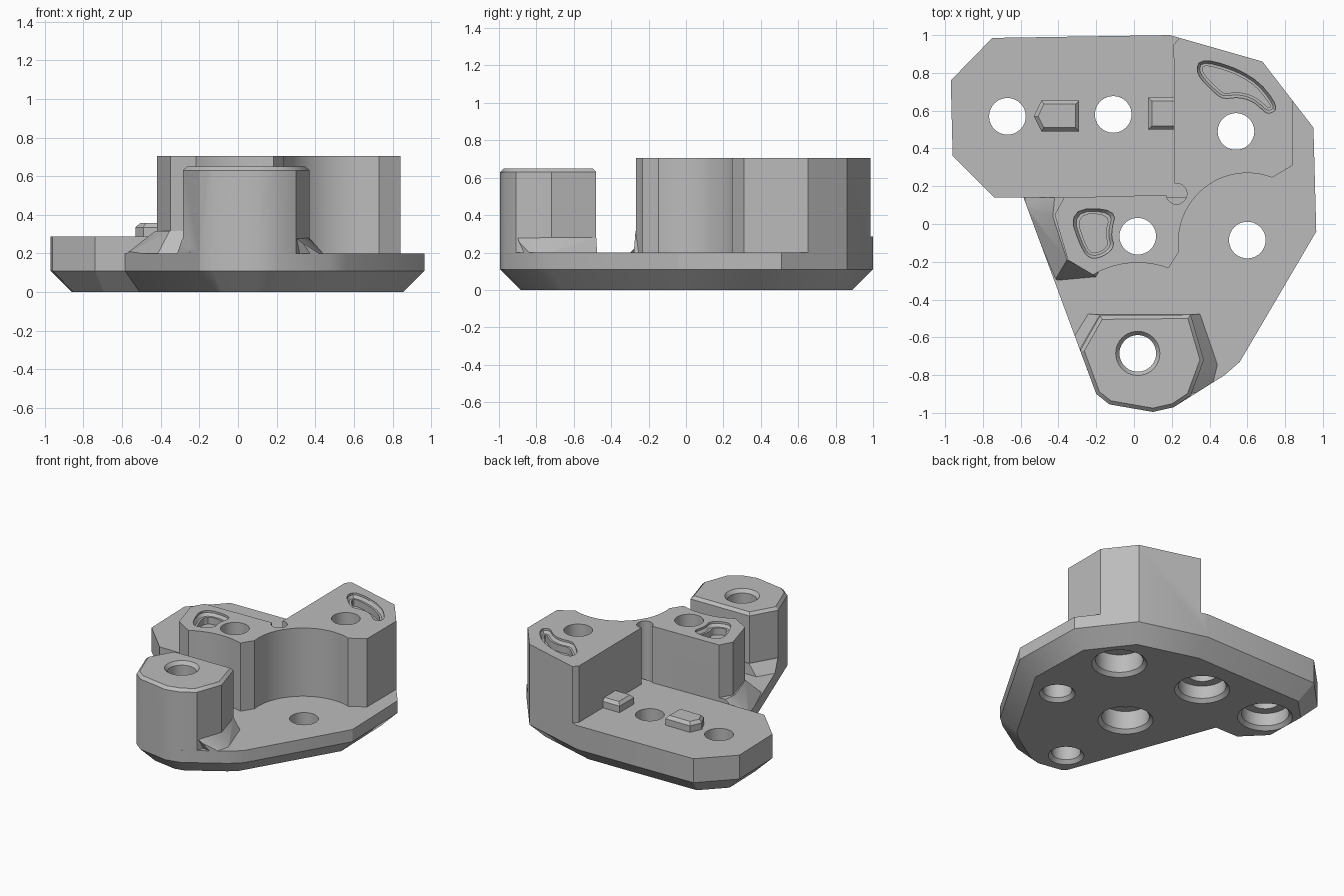
import bpy, bmesh
from math import sin, cos, radians
from mathutils import Vector

if "Cube" in bpy.data.objects:
    bpy.data.objects.remove(bpy.data.objects["Cube"], do_unlink=True)

grey = bpy.data.materials.new("plain_grey")
grey.use_nodes = True
grey.diffuse_color = (0.5, 0.5, 0.5, 1)
grey.node_tree.nodes["Principled BSDF"].inputs["Base Color"].default_value = (0.5, 0.5, 0.5, 1)


def inset(poly, d):
    """Move every edge of a counter-clockwise outline inwards by d."""
    pts = [Vector(p) for p in poly]
    out = []
    for i, p in enumerate(pts):
        a = (p - pts[i - 1]).normalized()
        b = (pts[(i + 1) % len(pts)] - p).normalized()
        na, nb = Vector((-a.y, a.x)), Vector((-b.y, b.x))
        out.append(p + (na + nb) * d / (1 + na.dot(nb)))
    return out


def rounded(poly, passes=2):
    """Cut the corners of an outline to round it."""
    pts = [Vector(p) for p in poly]
    for _ in range(passes):
        pairs = zip(pts, pts[1:] + pts[:1])
        pts = [q for a, b in pairs for q in (a.lerp(b, 0.25), a.lerp(b, 0.75))]
    return pts


def arc(cx, cy, r, a0, a1, n):
    angles = [radians(a0 + (a1 - a0) * i / n) for i in range(n + 1)]
    return [(cx + r * cos(a), cy + r * sin(a)) for a in angles]


def circle(cx, cy, r, n=40):
    return arc(cx, cy, r, 0, 360, n)[:-1]


def loft(name, *levels):
    """Closed solid through matching outlines, given as (outline, height)."""
    bm = bmesh.new()
    rings = [[bm.verts.new((x, y, z)) for x, y in poly] for poly, z in levels]
    bm.faces.new(rings[0])
    bm.faces.new(rings[-1])
    for low, high in zip(rings, rings[1:]):
        for i in range(len(low)):
            bm.faces.new((low[i - 1], low[i], high[i], high[i - 1]))
    bmesh.ops.recalc_face_normals(bm, faces=bm.faces)
    mesh = bpy.data.meshes.new(name)
    bm.to_mesh(mesh)
    bm.free()
    mesh.materials.append(grey)
    obj = bpy.data.objects.new(name, mesh)
    bpy.context.collection.objects.link(obj)
    return obj


def combine(obj, operation, *others):
    """Apply a boolean with each other solid, then discard it."""
    for other in others:
        mod = obj.modifiers.new("cut", "BOOLEAN")
        mod.operation, mod.object, mod.solver = operation, other, "EXACT"
        deps = bpy.context.evaluated_depsgraph_get()
        mesh = bpy.data.meshes.new_from_object(obj.evaluated_get(deps))
        obj.modifiers.clear()
        obj.data = mesh
        bpy.data.objects.remove(other, do_unlink=True)


def box(x0, x1, y0, y1):
    return [(x0, y0), (x1, y0), (x1, y1), (x0, y1)]


PLATE, ARM, TOWER = 0.2, 0.287, 0.705

# Overall footprint, with a chamfered underside
outline = [(0.965, -0.04), (0.95, 0.51), (0.68, 0.86), (0.19, 1.0), (-0.75, 0.985),
           (-0.97, 0.76), (-0.96, 0.36), (-0.74, 0.14), (-0.585, 0.14), (-0.2, -0.9),
           (-0.13, -0.955), (0.1, -0.995), (0.21, -0.97), (0.48, -0.8), (0.56, -0.73)]
body = loft("bracket_body", (inset(outline, 0.11), 0), (outline, 0.11), (outline, 1))

# Tower with two scooped walls and a relief groove in its inner corner
tower_outline = ([(0.84, 0.31), (0.84, 1.1), (0.33, 1.09), (0.21, 0.95), (0.215, 0.155),
                  (-0.37, 0.14), (-0.42, 0.05), (-0.35, -0.19)]
                 + arc(0.02, -0.68, 0.475, 120, 70, 10)
                 + arc(0.6, -0.095, 0.365, 188, 69, 24))
tower = loft("tower", (tower_outline, 0.1), (tower_outline, TOWER))
groove = circle(0.225, 0.16, 0.055)
combine(tower, "DIFFERENCE", loft("groove", (groove, 0.05), (groove, 0.9)))

# Front post with a chamfered rim
post_outline = [(0.37, -0.72), (0.3, -0.48), (-0.18, -0.485), (-0.285, -0.67), (-0.2, -0.9),
                (-0.13, -0.955), (0.1, -0.995), (0.21, -0.97), (0.3, -0.91)]
post = loft("post", (post_outline, 0.1), (post_outline, 0.63),
            (inset(post_outline, 0.02), 0.65))

# Sloping feet of the tower and the post
tower_foot = loft(
    "tower_foot",
    ([(-0.59, 0.14), (-0.59, 0.1), (-0.42, -0.3), (-0.2, -0.28), (0, 0.14)], 0.19),
    ([(-0.42, 0.14), (-0.43, 0.04), (-0.355, -0.19), (-0.22, -0.27), (0, 0.14)], 0.315))
post_foot = loft(
    "post_foot",
    ([(-0.25, -0.475), (-0.34, -0.62), (-0.3, -0.75), (0.42, -0.87), (0.45, -0.75),
      (0.355, -0.475)], 0.19),
    ([(-0.18, -0.48), (-0.285, -0.66), (-0.2, -0.8), (0.3, -0.9), (0.37, -0.72),
      (0.3, -0.48)], 0.28))

# Plate and raised arm, joined to the uprights and trimmed to the footprint
slab, arm_area = box(-2, 2, -2, 2), box(-1.2, 0.3, 0.14, 1.2)
solid = loft("plate", (slab, -0.5), (slab, PLATE))
combine(solid, "UNION", loft("arm", (arm_area, 0.1), (arm_area, ARM)),
        tower, post, tower_foot, post_foot)
combine(body, "INTERSECT", solid)

# Bolt holes: position, counterbore depth (none for plain holes)
for x, y, depth in [(-0.67, 0.57, 0.12), (-0.11, 0.58, 0.12), (0.54, 0.49, 0.16),
                    (0.02, -0.065, 0.16), (0.6, -0.085, 0), (0.02, -0.685, 0)]:
    c = lambda r: circle(x, y, r)
    if depth:
        hole = loft("hole", (c(0.185), -0.02), (c(0.185), 0), (c(0.16), 0.025),
                    (c(0.16), depth), (c(0.097), depth), (c(0.097), 0.9))
    else:
        hole = loft("hole", (c(0.12), -0.02), (c(0.12), 0), (c(0.097), 0.025), (c(0.097), 0.9))
    combine(body, "DIFFERENCE", hole)
post_rim = loft("post_rim", (circle(0.02, -0.685, 0.097), 0.625),
                (circle(0.02, -0.685, 0.117), 0.65), (circle(0.02, -0.685, 0.117), 0.7))
combine(body, "DIFFERENCE", post_rim)

# Stepped pockets in the top of the tower
back_pocket = ([(0.77, 0.62), (0.63, 0.79), (0.36, 0.885), (0.32, 0.8), (0.45, 0.67)]
               + arc(0.54, 0.49, 0.18, 105, 50, 4) + [(0.71, 0.575)])
side_pocket = [(-0.1, -0.13), (-0.125, -0.05), (-0.09, 0.08), (-0.35, 0.08),
               (-0.27, -0.16), (-0.2, -0.19)]
for pocket in (back_pocket, side_pocket):
    rim, mid, floor = (rounded(inset(pocket, d)) for d in (0, 0.014, 0.028))
    combine(body, "DIFFERENCE", loft("pocket", (floor, 0.62), (floor, 0.67), (mid, 0.67),
                                     (rim, 0.69), (rim, 0.75)))

# Locating pegs on the arm
peg_outlines = {"pointed_peg": [(-0.29, 0.49), (-0.29, 0.655), (-0.49, 0.655),
                                (-0.53, 0.57), (-0.49, 0.49)],
                "square_peg": box(0.075, 0.25, 0.5, 0.67)}
pegs = [loft(name, (p, 0.26), (p, 0.335), (inset(p, 0.02), 0.357))
        for name, p in peg_outlines.items()]

# Smooth the curved walls and keep the corners crisp
for obj in [body] + pegs:
    bpy.ops.object.select_all(action="DESELECT")
    obj.select_set(True)
    bpy.context.view_layer.objects.active = obj
    bpy.ops.object.shade_smooth_by_angle(angle=radians(30))
